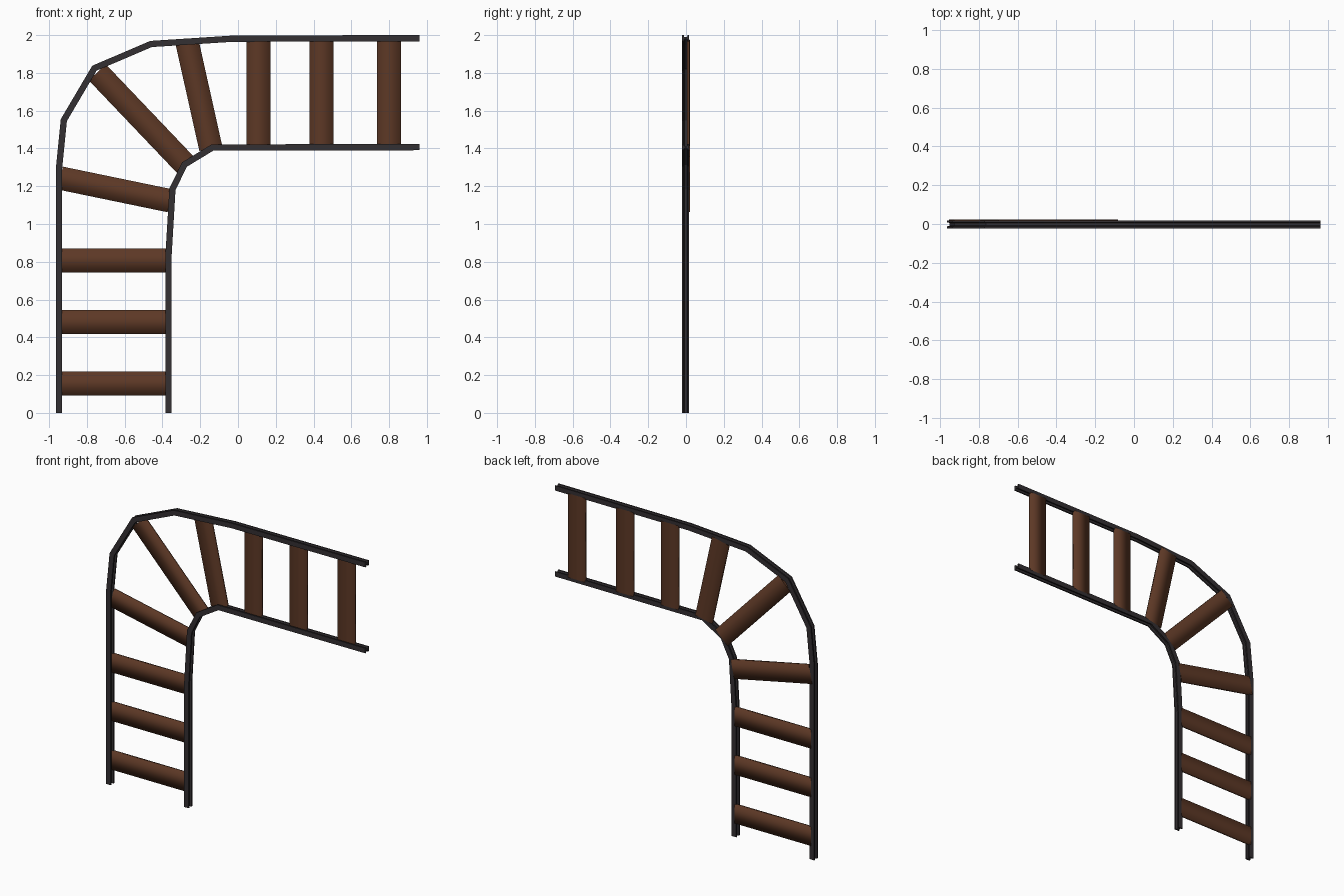
import bpy, bmesh
from mathutils import Vector

if "Cube" in bpy.data.objects:
    bpy.data.objects.remove(bpy.data.objects["Cube"])


def material(name, rgb):
    m = bpy.data.materials.new(name)
    m.diffuse_color = (*rgb, 1)
    m.use_nodes = True
    m.node_tree.nodes["Principled BSDF"].inputs["Base Color"].default_value = m.diffuse_color
    return m


STEEL = material("dark steel", (0.034, 0.029, 0.032))
WOOD = material("brown wood", (0.11, 0.040, 0.019))


def finish(name, bm, mat, smooth=False):
    bmesh.ops.recalc_face_normals(bm, faces=bm.faces)
    for f in bm.faces:
        f.smooth = smooth
    me = bpy.data.meshes.new(name)
    bm.to_mesh(me)
    bm.free()
    me.materials.append(mat)
    ob = bpy.data.objects.new(name, me)
    bpy.context.collection.objects.link(ob)
    return ob


# I-beam section: (half width across the track, y), mirrored to a closed loop
HALF = [(0.0165, -0.022), (0.0165, -0.012), (0.005, -0.009),
        (0.005, 0.006), (0.0165, 0.009), (0.0165, 0.017)]
SECTION = HALF + [(-w, y) for w, y in reversed(HALF)]


def rail(name, path):
    """Sweep the I-beam along a path in the xz plane with mitred bends."""
    pts = [Vector(p) for p in path]
    dirs = [(b - a).normalized() for a, b in zip(pts, pts[1:])]
    bm = bmesh.new()
    rings = []
    for i, p in enumerate(pts):
        d0, d1 = dirs[max(i - 1, 0)], dirs[min(i, len(dirs) - 1)]
        n0, n1 = Vector((d0.y, -d0.x)), Vector((d1.y, -d1.x))
        n = (n0 + n1).normalized()
        n /= n.dot(n1)
        rings.append([bm.verts.new((p.x + n.x * w, y, p.y + n.y * w))
                      for w, y in SECTION])
    k = len(SECTION)
    for a, b in zip(rings, rings[1:]):
        for j in range(k):
            bm.faces.new((a[j], a[(j + 1) % k], b[(j + 1) % k], b[j]))
    bm.faces.new(rings[0])
    bm.faces.new(rings[-1])
    finish(name, bm, STEEL)


def tie(name, a, b, width=0.127, y0=0.004, y1=0.019):
    """Flat plank between two points in the xz plane, softly shaded."""
    a, b = Vector(a), Vector(b)
    d = (b - a).normalized()
    n = Vector((-d.y, d.x)) * width / 2
    bm = bmesh.new()
    ends = []
    for p in (a, b):
        ends.append([bm.verts.new((p.x + n.x * s, y, p.y + n.y * s))
                     for s, y in ((-1, y0), (1, y0), (1, y1), (-1, y1))])
    for j in range(4):
        k = (j + 1) % 4
        bm.faces.new((ends[0][j], ends[0][k], ends[1][k], ends[1][j]))
    finish(name, bm, WOOD, True)


# Rails
rail("outer_rail", [(-0.947, 0), (-0.947, 1.30), (-0.922, 1.55), (-0.76, 1.825),
                    (-0.46, 1.953), (-0.03, 1.981), (0.96, 1.984)])
rail("inner_rail", [(-0.368, 0), (-0.368, 0.83), (-0.347, 1.185),
                    (-0.283, 1.315), (-0.135, 1.405), (0.96, 1.407)])

# Straight ties on each leg
for i, z in enumerate((0.155, 0.482, 0.808)):
    tie(f"lower_tie_{i + 1}", (-0.942, z), (-0.373, z))
for i, x in enumerate((0.108, 0.443, 0.80)):
    tie(f"upper_tie_{i + 1}", (x, 1.976), (x, 1.412))

# Fanned ties around the bend
bend = [((-0.94, 1.243), (-0.36, 1.123)),
        ((-0.745, 1.803), (-0.278, 1.313)),
        ((-0.269, 1.96), (-0.144, 1.40))]
for i, (a, b) in enumerate(bend):
    tie(f"bend_tie_{i + 1}", a, b, 0.124, 0.005, 0.022)
